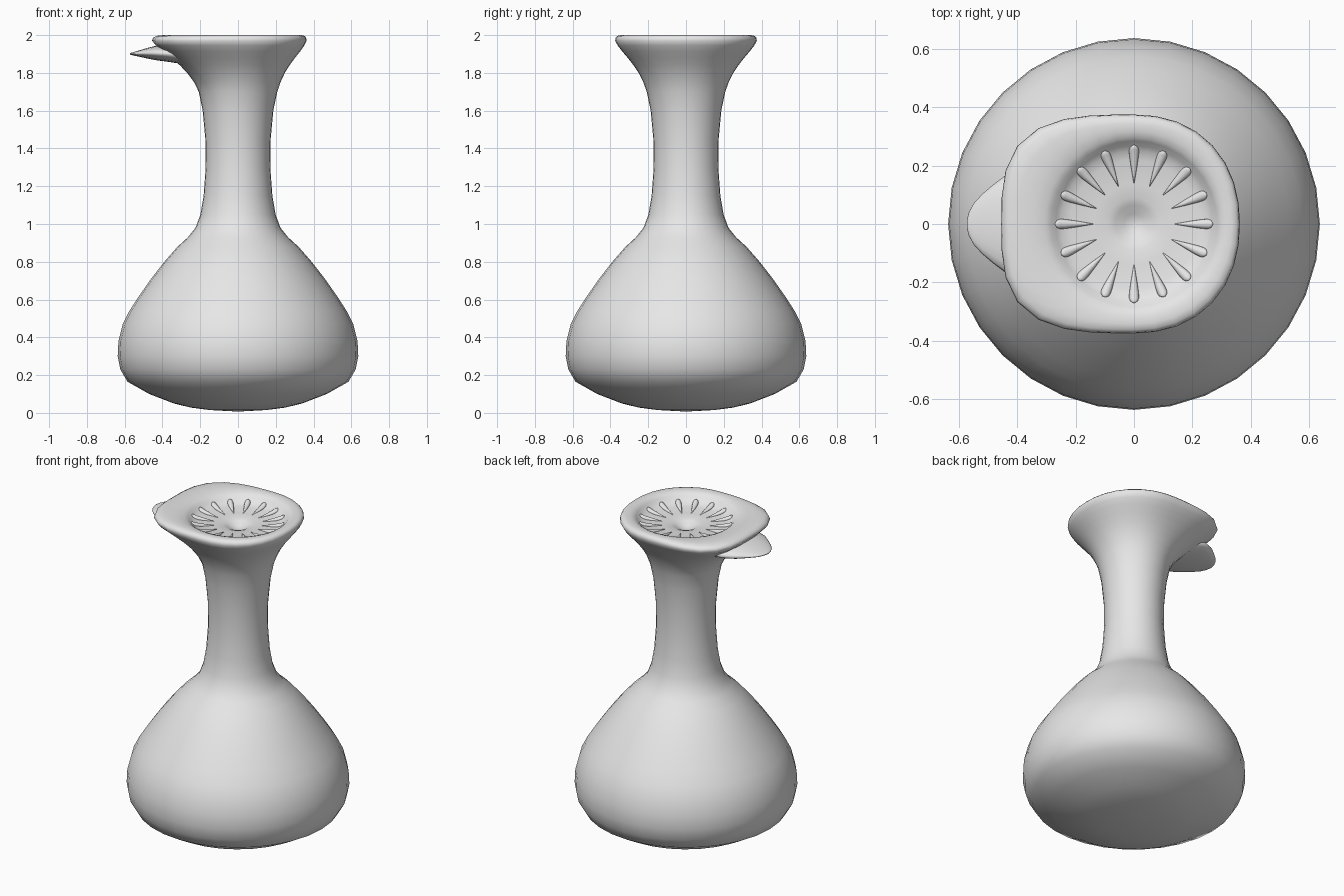
import bpy, bmesh, math

if "Cube" in bpy.data.objects:
    bpy.data.objects.remove(bpy.data.objects["Cube"])

SEG = 32
RIM_X, RIM_LIP, RIM_Y = 0.363, 0.455, 0.375

grey = bpy.data.materials.new("light grey")
grey.diffuse_color = (0.8, 0.8, 0.8, 1)
grey.use_nodes = True
grey.node_tree.nodes["Principled BSDF"].inputs["Base Color"].default_value = grey.diffuse_color


def finish(name, bm):
    bmesh.ops.recalc_face_normals(bm, faces=bm.faces)
    mesh = bpy.data.meshes.new(name)
    bm.to_mesh(mesh)
    bm.free()
    mesh.materials.append(grey)
    for p in mesh.polygons:
        p.use_smooth = True
    ob = bpy.data.objects.new(name, mesh)
    bpy.context.collection.objects.link(ob)
    return ob


def loft(bm, rings, caps=True):
    """Skin closed rings of points; optionally close both ends with fans."""
    rows = [[bm.verts.new(p) for p in ring] for ring in rings]
    n = len(rows[0])
    for a, b in zip(rows, rows[1:]):
        for i in range(n):
            j = (i + 1) % n
            bm.faces.new((a[i], a[j], b[j], b[i]))
    if caps:
        for row in (rows[0], rows[-1]):
            mid = sum((v.co for v in row), row[0].co * 0) / n
            hub = bm.verts.new(mid)
            for i in range(n):
                bm.faces.new((row[i], row[(i + 1) % n], hub))


def rim_radius(a):
    """Rim outline: nearly round at the back, squarer towards the lip."""
    c, s = math.cos(a), math.sin(a)
    ax, n = (RIM_X, 2.2) if c >= 0 else (RIM_LIP, 3.2)
    return ((abs(c) / ax) ** n + (abs(s) / RIM_Y) ** n) ** (-1 / n)


def ring(radius_at, z):
    angles = [2 * math.pi * i / SEG for i in range(SEG)]
    return [(radius_at(a) * math.cos(a), radius_at(a) * math.sin(a), z) for a in angles]


# carafe: bulb, neck and flared rim (radius, height)
outer = [(0.02, 0.008), (0.15, 0.015), (0.25, 0.028), (0.34, 0.05), (0.47, 0.10),
         (0.585, 0.165), (0.623, 0.23), (0.637, 0.30), (0.633, 0.38), (0.61, 0.47),
         (0.575, 0.54), (0.53, 0.61), (0.46, 0.71), (0.39, 0.80), (0.32, 0.88),
         (0.265, 0.93), (0.225, 0.98), (0.199, 1.05), (0.182, 1.15), (0.171, 1.3),
         (0.173, 1.45), (0.187, 1.6), (0.208, 1.7), (0.225, 1.75), (0.248, 1.8),
         (0.273, 1.84), (0.302, 1.88), (0.33, 1.915), (0.351, 1.945), (0.363, 1.97)]
rings = []
for r, z in outer:
    f = min(1, max(0, (z - 1.72) / 0.24))
    rings.append(ring(lambda a: r * (1 + f * (rim_radius(a) / RIM_X - 1)), z))

# rounded rim top, blending from the outline to the round dish (blend, height)
for t, z in [(0.03, 1.986), (0.14, 1.996), (0.35, 2.0), (0.65, 1.998), (0.88, 1.99)]:
    rings.append(ring(lambda a: rim_radius(a) * (1 - t) + 0.285 * t, z))

# strainer dish with a central dimple (radius, height)
dish = [(0.285, 1.98), (0.268, 1.962), (0.25, 1.95), (0.22, 1.942), (0.14, 1.937),
        (0.09, 1.934), (0.065, 1.925), (0.035, 1.908), (0.01, 1.9)]
for r, z in dish:
    rings.append(ring(lambda a: r, z))
bm = bmesh.new()
loft(bm, rings)
finish("carafe", bm)

# pouring lip: flattened loft along x (x, half width, bottom, top)
lip = [(-0.12, 0.10, 1.72, 1.90), (-0.19, 0.13, 1.78, 1.92), (-0.24, 0.16, 1.82, 1.93),
       (-0.30, 0.18, 1.848, 1.94), (-0.38, 0.19, 1.86, 1.945), (-0.44, 0.167, 1.868, 1.942),
       (-0.48, 0.137, 1.876, 1.932), (-0.52, 0.103, 1.885, 1.92), (-0.55, 0.07, 1.891, 1.911),
       (-0.566, 0.04, 1.895, 1.907), (-0.573, 0.012, 1.898, 1.904)]
bm = bmesh.new()
sections = []
for x, w, z0, z1 in lip:
    pts = [2 * math.pi * i / 20 for i in range(20)]
    sections.append([(x, w * math.cos(a), (z0 + z1) / 2 + (z1 - z0) / 2 * math.sin(a))
                     for a in pts])
loft(bm, sections)
finish("pouring_lip", bm)


def dish_height(r):
    for (r1, z1), (r0, z0) in zip(dish, dish[1:]):
        if r0 <= r <= r1:
            return z0 + (z1 - z0) * (r - r0) / (r1 - r0)
    return dish[0][1]


# sixteen teardrop ribs around the dish (radius, half width, height)
rib = [(0.14, 0.001, 0.001), (0.17, 0.006, 0.006), (0.20, 0.011, 0.010),
       (0.235, 0.016, 0.013), (0.255, 0.017, 0.012), (0.264, 0.013, 0.009), (0.27, 0.004, 0.003)]
bm = bmesh.new()
for k in range(16):
    a = 2 * math.pi * k / 16
    c, s = math.cos(a), math.sin(a)
    sections = []
    for r, w, h in rib:
        prof = [2 * math.pi * i / 10 for i in range(10)]
        sections.append([(r * c - w * math.cos(t) * s, r * s + w * math.cos(t) * c,
                          dish_height(r) + h * math.sin(t)) for t in prof])
    loft(bm, sections)
finish("strainer_ribs", bm)
